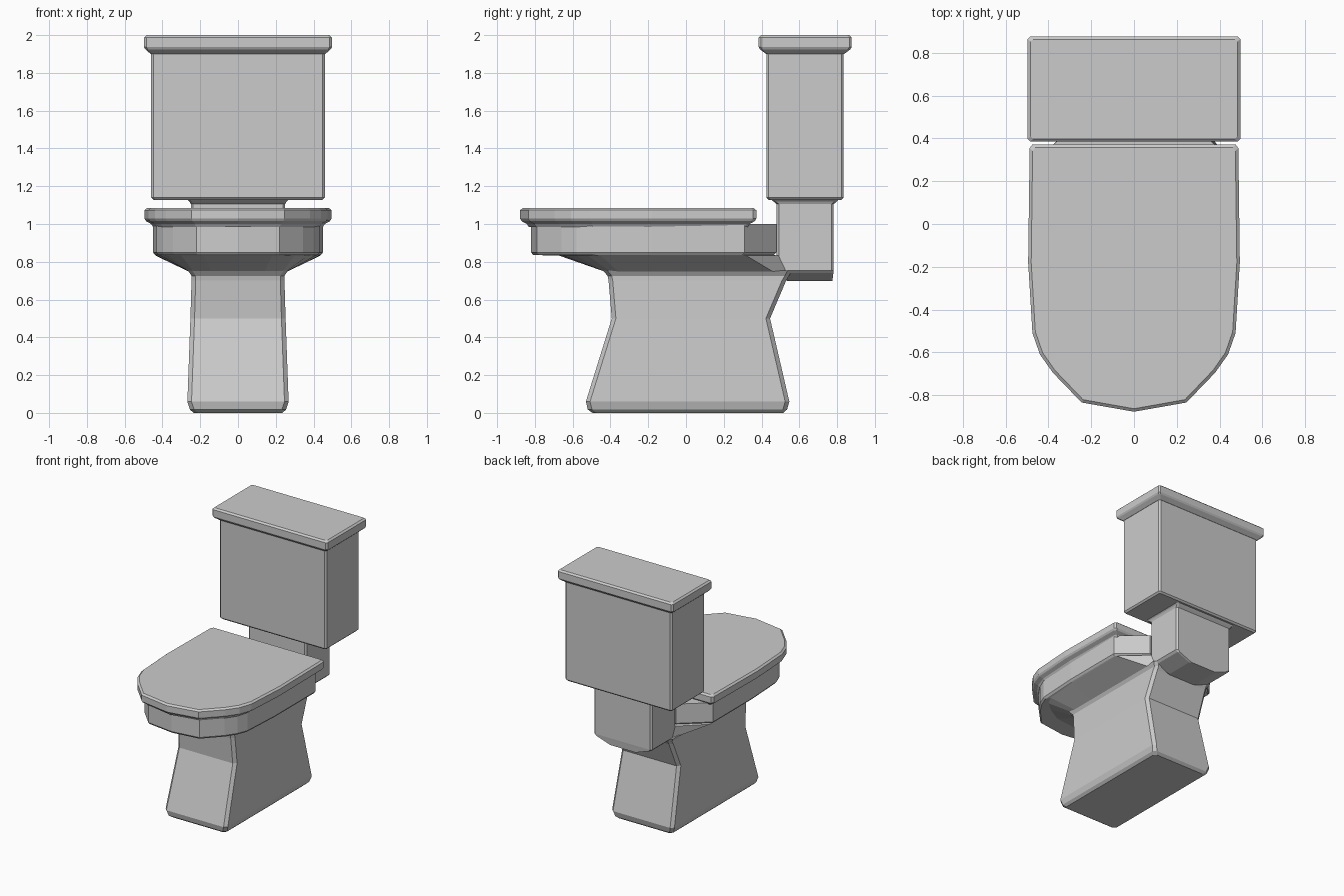
import bpy, bmesh


def loft(name, rings):
    """Skin a stack of closed rings and cap both ends."""
    bm = bmesh.new()
    loops = [[bm.verts.new(p) for p in ring] for ring in rings]
    n = len(loops[0])
    for a, b in zip(loops, loops[1:]):
        for i in range(n):
            j = (i + 1) % n
            bm.faces.new((a[i], a[j], b[j], b[i]))
    bm.faces.new(loops[0][::-1])
    bm.faces.new(loops[-1])
    bmesh.ops.recalc_face_normals(bm, faces=bm.faces[:])
    me = bpy.data.meshes.new(name)
    bm.to_mesh(me)
    bm.free()
    ob = bpy.data.objects.new(name, me)
    bpy.context.collection.objects.link(ob)
    return ob


def rect(hx, y0, y1, z, c=0.012):
    """Rectangle ring with chamfered corners."""
    half = [(hx - c, y1), (hx, y1 - c), (hx, y0 + c), (hx - c, y0)]
    return [(x, y, z) for x, y in half] + [(-x, y, z) for x, y in half[::-1]]


def mirrored(half, z, inset=0.0, cy=-0.25):
    """Ring from a right-hand half outline whose last point lies on x = 0."""
    sx, sy = 1 - inset / 0.49, 1 - inset / 0.62
    pts = [(x * sx, cy + (y - cy) * sy, z) for x, y in half]
    return pts + [(-x, y, z) for x, y, z in pts[-2::-1]]


# Pedestal: waisted foot with rounded bottom edge
loft("pedestal", [rect(*r, 0.022) for r in (
    (0.235, -0.495, 0.515, 0.0),
    (0.255, -0.52, 0.535, 0.018),
    (0.268, -0.53, 0.547, 0.06),
    (0.252, -0.393, 0.445, 0.50),
    (0.246, -0.41, 0.53, 0.70),
    (0.246, -0.415, 0.545, 0.725),
    (0.265, -0.44, 0.56, 0.755))])

# Bowl: rounded front, tapering at the back into the neck
rim = [(0.25, 0.48), (0.45, 0.31), (0.45, -0.18), (0.432, -0.50),
       (0.40, -0.58), (0.345, -0.66), (0.22, -0.79), (0, -0.82)]
under = [(0.25, 0.49), (0.435, 0.32), (0.43, -0.18), (0.41, -0.45),
         (0.37, -0.52), (0.30, -0.58), (0.18, -0.65), (0, -0.67)]
root = [(0.25, 0.53), (0.26, 0.46), (0.26, -0.18), (0.26, -0.36),
        (0.255, -0.40), (0.235, -0.43), (0.14, -0.43), (0, -0.43)]
loft("bowl", [mirrored(root, 0.748), mirrored(under, 0.832),
              mirrored(rim, 0.836, 0.012), mirrored(rim, 0.85),
              mirrored(rim, 1.0)])

# Closed seat lid with a flared underside
lid = [(0.475, 0.372), (0.488, 0.355), (0.495, -0.18), (0.475, -0.51),
       (0.44, -0.61), (0.38, -0.695), (0.245, -0.835), (0, -0.878)]
loft("seat_lid", [mirrored(lid, z, i) for z, i in (
    (0.985, 0.045), (1.0, 0.035), (1.015, 0.008), (1.028, 0.0),
    (1.073, 0.0), (1.085, 0.014))])

# Neck joining the bowl and the tank
loft("neck", [rect(*r) for r in (
    (0.12, 0.535, 0.775, 0.698), (0.235, 0.51, 0.78, 0.74),
    (0.25, 0.48, 0.782, 0.755), (0.25, 0.48, 0.782, 1.105),
    (0.258, 0.462, 0.80, 1.12), (0.275, 0.445, 0.815, 1.135))])

# Water tank
loft("tank", [rect(*r) for r in (
    (0.448, 0.438, 0.823, 1.128), (0.46, 0.426, 0.835, 1.14),
    (0.46, 0.426, 0.835, 1.91))])

# Tank lid
loft("tank_lid", [rect(*r) for r in (
    (0.462, 0.424, 0.837, 1.90), (0.490, 0.392, 0.869, 1.924),
    (0.497, 0.385, 0.877, 1.936), (0.497, 0.385, 0.877, 1.988),
    (0.484, 0.398, 0.864, 2.0))])
